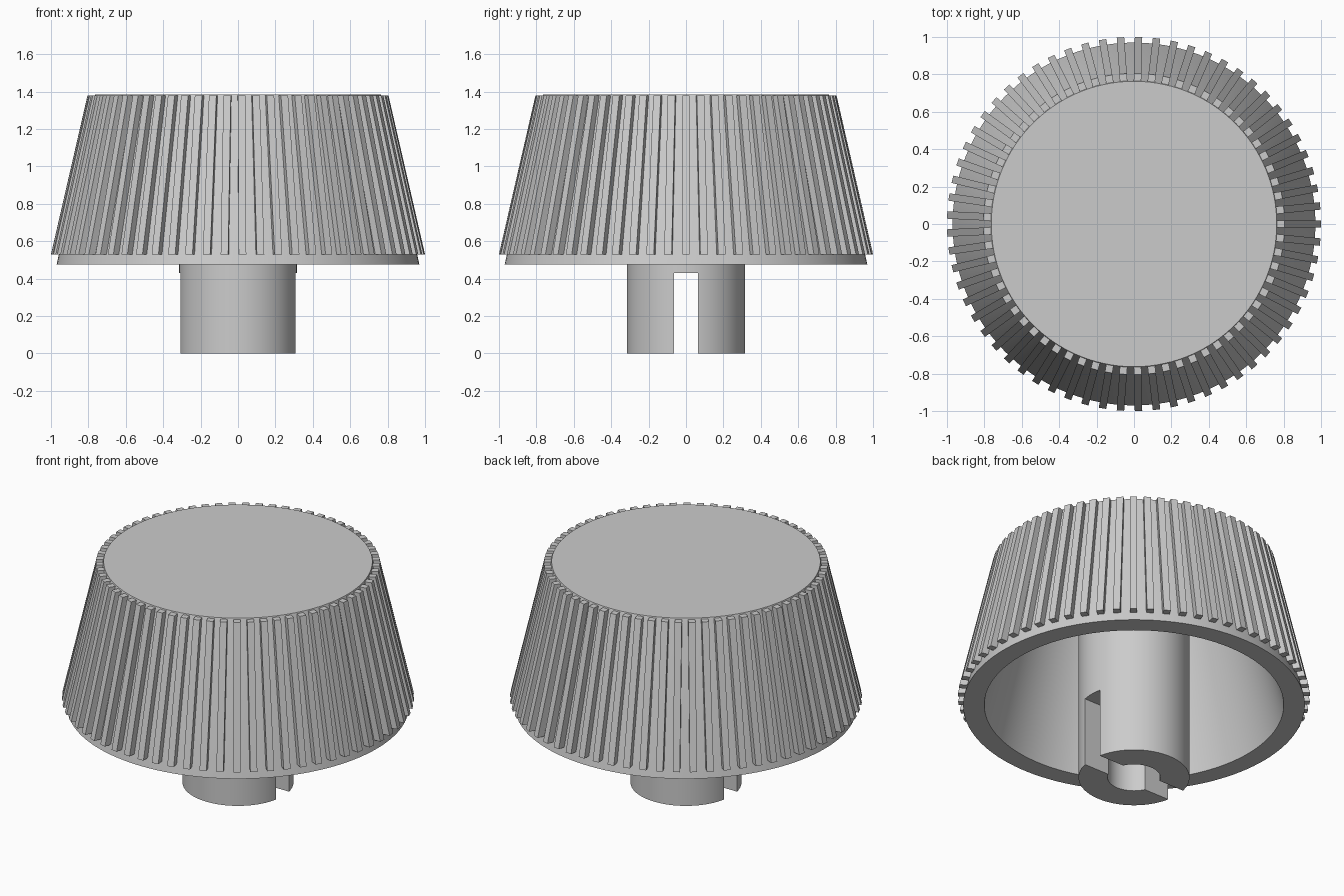
import bpy, bmesh
from math import pi, sin, cos, radians

if "Cube" in bpy.data.objects:
    bpy.data.objects.remove(bpy.data.objects["Cube"])

RIBS = 65
SEGMENTS = 130


def make_object(name, bm):
    bmesh.ops.recalc_face_normals(bm, faces=bm.faces)
    mesh = bpy.data.meshes.new(name)
    bm.to_mesh(mesh)
    bm.free()
    obj = bpy.data.objects.new(name, mesh)
    bpy.context.collection.objects.link(obj)
    return obj


def lathe(name, profile, segments):
    bm = bmesh.new()
    rings = []
    for r, z in profile:
        if r == 0:
            rings.append([bm.verts.new((0, 0, z))] * segments)
        else:
            rings.append([bm.verts.new((r * cos(2 * pi * i / segments),
                                        r * sin(2 * pi * i / segments), z))
                          for i in range(segments)])
    for a, b in zip(rings, rings[1:]):
        for i in range(segments):
            j = (i + 1) % segments
            bm.faces.new(dict.fromkeys((a[i], a[j], b[j], b[i])))
    return make_object(name, bm)


# Hollow tapered knob with its central bored post, as one section
body = lathe("knob_body", [
    (0, 0.95), (0.15, 0.95), (0.15, 0), (0.315, 0), (0.315, 1.27),
    (0.65, 1.27), (0.85, 0.475), (0.97, 0.475), (0.768, 1.372),
    (0.763, 1.385), (0, 1.385)], SEGMENTS)

# Slot across the foot of the post
bpy.ops.mesh.primitive_cube_add(size=1, location=(0, 0, 0.165))
cutter = bpy.context.object
cutter.name = "slot_cutter"
cutter.scale = (0.8, 0.13, 0.53)
cutter.hide_render = True
cut = body.modifiers.new("slot", 'BOOLEAN')
cut.operation = 'DIFFERENCE'
cut.solver = 'EXACT'
cut.object = cutter
bpy.ops.object.select_all(action='DESELECT')
body.select_set(True)
bpy.context.view_layer.objects.active = body
bpy.ops.object.modifier_apply(modifier="slot")
bpy.data.objects.remove(cutter)
bpy.ops.object.shade_smooth_by_angle(angle=radians(20))

# Grip ribs: slanted bars sunk into the cone wall
bm = bmesh.new()
section = [(0.93, 0.53), (1.0, 0.53), (0.805, 1.378), (0.74, 1.378)]
half = 0.02
for k in range(RIBS):
    a = 2 * pi * k / RIBS
    sides = [[bm.verts.new((r * cos(a) - t * sin(a), r * sin(a) + t * cos(a), z))
              for r, z in section] for t in (-half, half)]
    bm.faces.new(sides[0])
    bm.faces.new(sides[1][::-1])
    for i in range(4):
        j = (i + 1) % 4
        bm.faces.new((sides[0][i], sides[1][i], sides[1][j], sides[0][j]))
make_object("grip_ribs", bm)
